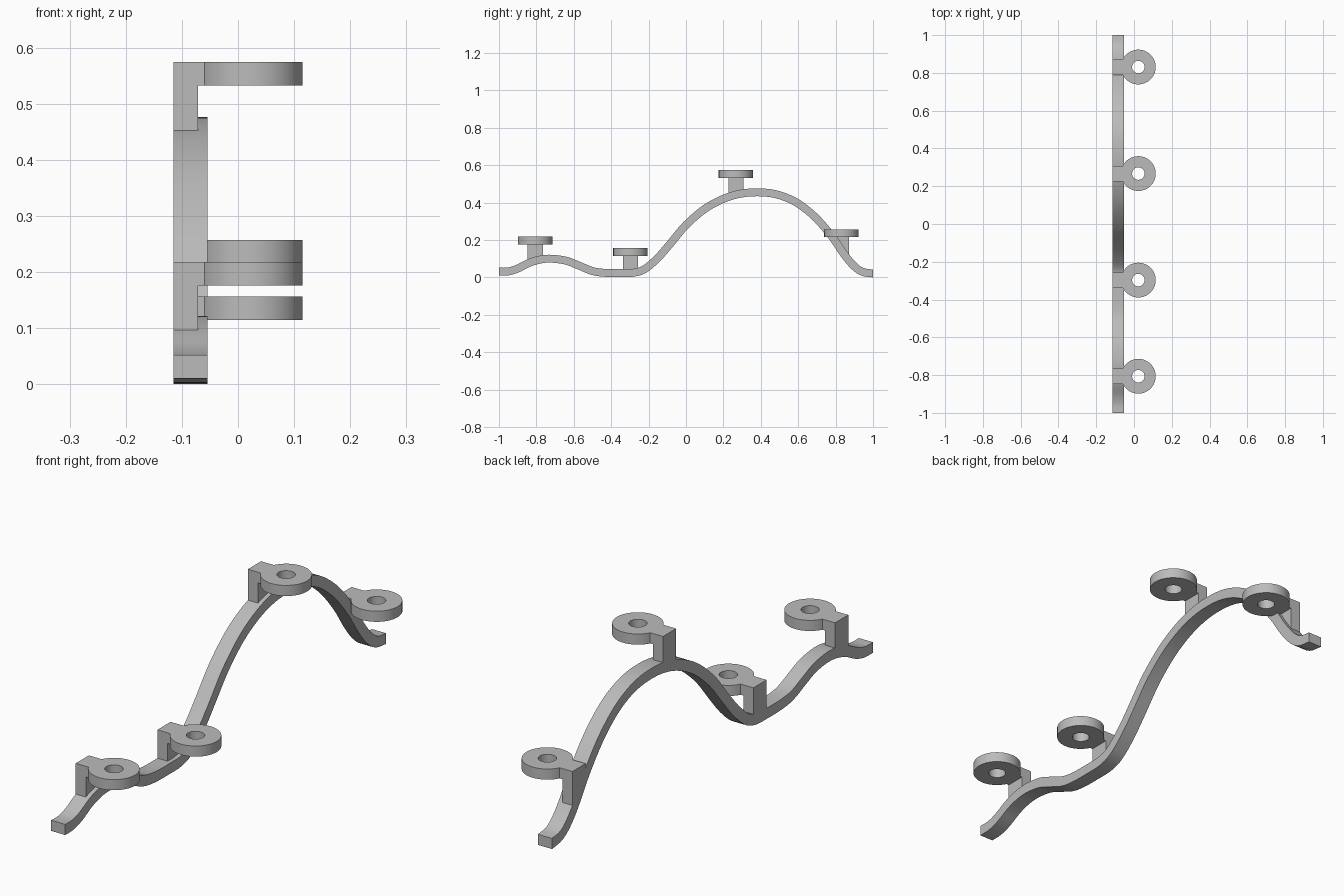
import bpy, bmesh, math
from mathutils import Vector

cube = bpy.data.objects.get("Cube")
if cube:
    bpy.data.objects.remove(cube, do_unlink=True)

grey = bpy.data.materials.new("plain grey")
grey.use_nodes = True
colour = (0.5, 0.5, 0.5, 1)
grey.diffuse_color = colour
grey.node_tree.nodes["Principled BSDF"].inputs["Base Color"].default_value = colour

LEFT, POST_IN, STRIP_IN = -0.115, -0.071, -0.054
HALF = 0.021
RING_X, RING_R, HOLE_R, THICK, TAB = 0.023, 0.092, 0.033, 0.042, 0.041

# Centre line of the wavy strip as (y, z)
PATH = [(-1, .031), (-.95, .032), (-.9, .047), (-.84, .077), (-.78, .095), (-.72, .1),
        (-.64, .089), (-.57, .062), (-.5, .034), (-.43, .024), (-.35, .023), (-.28, .025),
        (-.22, .045), (-.15, .105), (-.08, .185), (0, .28), (.1, .366), (.2, .42), (.29, .447),
        (.38, .455), (.47, .447), (.55, .421), (.62, .381), (.7, .313), (.78, .219),
        (.84, .131), (.89, .069), (.94, .031), (1, .021)]


def smooth_path(points, steps):
    """Catmull-Rom curve through the points."""
    p = [Vector(q) for q in points]
    p = [p[0]] + p + [p[-1]]
    out = []
    for a, b, c, d in zip(p, p[1:], p[2:], p[3:]):
        for i in range(steps):
            t = i / steps
            out.append(0.5 * (2 * b + (c - a) * t + (2 * a - 5 * b + 4 * c - d) * t * t
                              + (3 * b - a - 3 * c + d) * t ** 3))
    return out + [p[-1]]


centre = smooth_path(PATH, 4)


def height(y):
    """Height of the strip's centre line at y."""
    for a, b in zip(centre, centre[1:]):
        if a.x <= y <= b.x:
            return a.y + (b.y - a.y) * (y - a.x) / (b.x - a.x)


def extrude_loops(name, loops, depth):
    """Fill closed loops (later ones are holes) and extrude them by depth."""
    bm = bmesh.new()
    edges = []
    for loop in loops:
        vs = [bm.verts.new(co) for co in loop]
        edges += [bm.edges.new((v, vs[i - 1])) for i, v in enumerate(vs)]
    bmesh.ops.triangle_fill(bm, use_beauty=True, edges=edges)
    res = bmesh.ops.extrude_face_region(bm, geom=bm.faces[:], use_keep_orig=True)
    bmesh.ops.translate(bm, vec=depth,
                        verts=[g for g in res["geom"] if isinstance(g, bmesh.types.BMVert)])
    bmesh.ops.recalc_face_normals(bm, faces=bm.faces[:])
    mesh = bpy.data.meshes.new(name)
    bm.to_mesh(mesh)
    bm.free()
    mesh.materials.append(grey)
    obj = bpy.data.objects.new(name, mesh)
    bpy.context.collection.objects.link(obj)
    bpy.ops.object.select_all(action="DESELECT")
    obj.select_set(True)
    bpy.context.view_layer.objects.active = obj
    bpy.ops.object.shade_smooth_by_angle(angle=math.radians(30))
    return obj


# Wavy strip: the centre line offset to both sides, with upright ends
upper, lower = [], []
for i, p in enumerate(centre):
    tangent = centre[min(i + 1, len(centre) - 1)] - centre[max(i - 1, 0)]
    if i in (0, len(centre) - 1):
        tangent = Vector((1, 0))
    offset = Vector((-tangent.y, tangent.x)).normalized() * HALF
    upper.append((LEFT, *(p + offset)))
    lower.append((LEFT, *(p - offset)))
extrude_loops("wavy_strip", [upper + lower[::-1]], (STRIP_IN - LEFT, 0, 0))

# Four brackets: a post rising from the strip and a ring joined to it by a tab
for name, y, top in (("front", -.806, .218), ("front_middle", -.297, .156),
                     ("back_middle", .267, .574), ("back", .831, .257)):
    ys = [y - TAB + 2 * TAB * i / 8 for i in range(9)]
    foot = [(LEFT, v, height(v)) for v in ys]
    under = top - THICK
    extrude_loops(name + "_post", [foot + [(LEFT, y + TAB, under), (LEFT, y - TAB, under)]],
                  (POST_IN - LEFT, 0, 0))

    start = math.pi - math.asin(TAB / RING_R)
    outline = [(LEFT, y + TAB, under), (LEFT, y - TAB, under)]
    for i in range(65):
        a = -start + 2 * start * i / 64
        outline.append((RING_X + RING_R * math.cos(a), y + RING_R * math.sin(a), under))
    hole = [(RING_X + HOLE_R * math.cos(math.tau * i / 40),
             y + HOLE_R * math.sin(math.tau * i / 40), under) for i in range(40)]
    extrude_loops(name + "_ring", [outline, hole], (0, 0, THICK))
